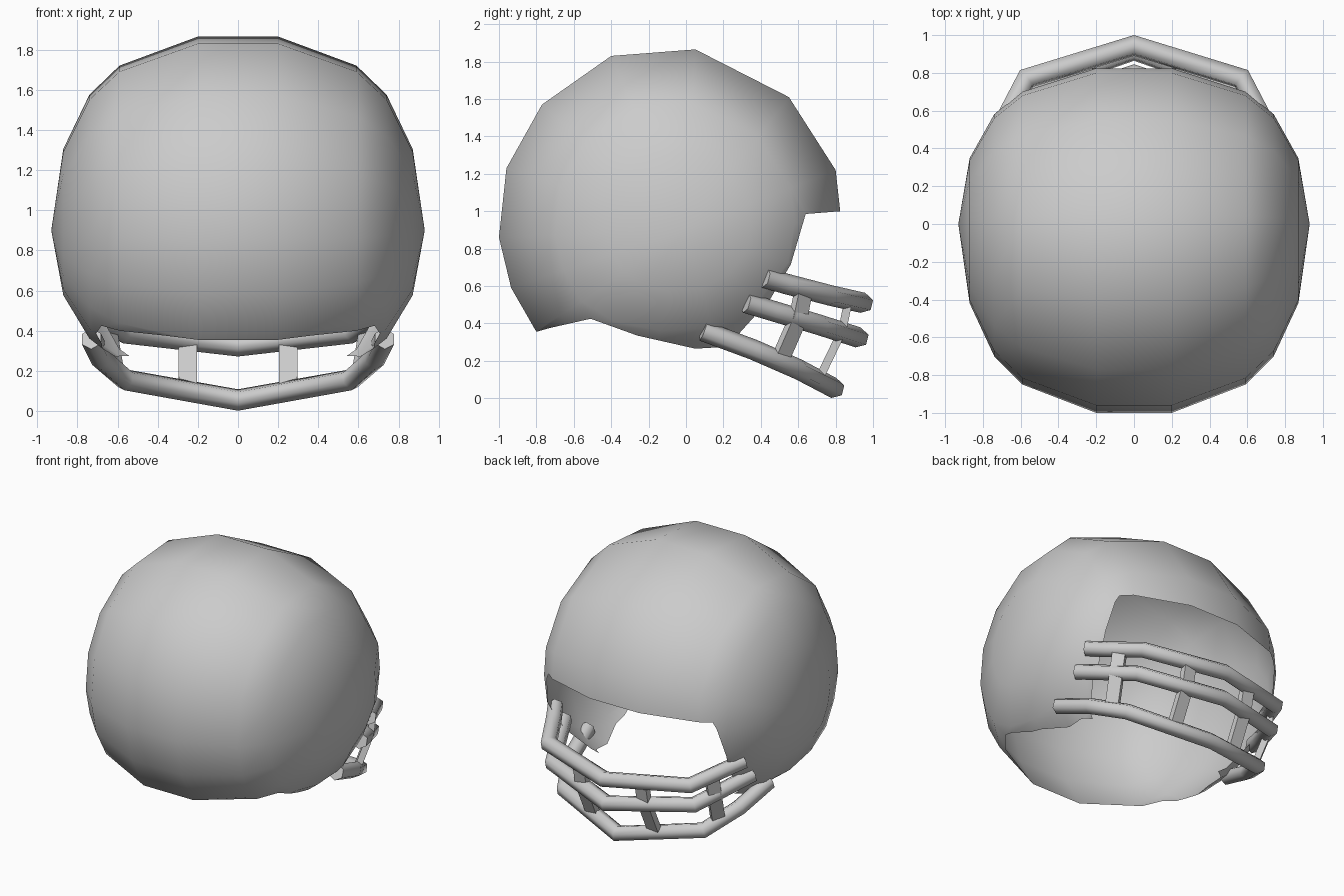
import bpy, bmesh, math
from mathutils import Vector

if "Cube" in bpy.data.objects:
    bpy.data.objects.remove(bpy.data.objects["Cube"])


def finish(bm, name, angle):
    bmesh.ops.recalc_face_normals(bm, faces=bm.faces)
    mesh = bpy.data.meshes.new(name)
    bm.to_mesh(mesh)
    bm.free()
    ob = bpy.data.objects.new(name, mesh)
    bpy.context.collection.objects.link(ob)
    bpy.ops.object.select_all(action='DESELECT')
    ob.select_set(True)
    bpy.context.view_layer.objects.active = ob
    if angle:
        bpy.ops.object.shade_smooth_by_angle(angle=math.radians(angle))
    return ob


def inside(y, z, poly):
    hit = False
    for (y1, z1), (y2, z2) in zip(poly, poly[1:] + poly[:1]):
        if (z1 > z) != (z2 > z) and y < y1 + (z - z1) * (y2 - y1) / (z2 - z1):
            hit = not hit
    return hit


def sweep(name, path, section, up, angle):
    """Sweep a closed section (side, up pairs) along a path with mitred corners."""
    bm = bmesh.new()
    pts = [Vector(p) for p in path]
    rings = []
    for i, p in enumerate(pts):
        a = (p - pts[i - 1]).normalized() if i else None
        b = (pts[i + 1] - p).normalized() if i < len(pts) - 1 else None
        t = ((a or b) + (b or a)).normalized()
        side = t.cross(Vector(up)).normalized()
        top = side.cross(t)
        stretch = 1 / max(t.dot(a or b), 0.7)
        rings.append([bm.verts.new(p + side * u * stretch + top * v) for u, v in section])
    n = len(section)
    for r, s in zip(rings, rings[1:]):
        for k in range(n):
            bm.faces.new((r[k], r[(k + 1) % n], s[(k + 1) % n], s[k]))
    bm.faces.new(rings[0])
    bm.faces.new(rings[-1])
    return finish(bm, name, angle)


# Helmet shell: side outline (y, z) scaled towards both sides
outline = [(-1, .86), (-.96, 1.23), (-.77, 1.57), (-.4, 1.83), (.05, 1.865),
           (.55, 1.61), (.80, 1.22), (.83, .95), (.78, .65), (.55, .35),
           (.2, .15), (-.2, .13), (-.55, .2), (-.8, .355), (-.935, .59)]
half = [(.2, 1), (.59, .85), (.74, .7), (.87, .42)]
stations = [(-x, s) for x, s in reversed(half)] + half
bm = bmesh.new()
rings = [[bm.verts.new((x, y * s, .9 + (z - .9) * s)) for y, z in outline] for x, s in stations]
n = len(outline)
for r, s in zip(rings, rings[1:]):
    for k in range(n):
        bm.faces.new((r[k], r[(k + 1) % n], s[(k + 1) % n], s[k]))
for ring, x in ((rings[0], -.93), (rings[-1], .93)):
    pole = bm.verts.new((x, 0, .9))
    for k in range(n):
        bm.faces.new((ring[k], ring[(k + 1) % n], pole))
bmesh.ops.recalc_face_normals(bm, faces=bm.faces)

# Neck rim, jaw and face opening trimmed along a side profile
rim = [(-1.2, .24), (-.73, .375), (-.51, .425), (-.26, .335), (.05, .265),
       (.22, .275), (.45, .53), (.56, .715), (.64, .985), (1.2, 1.03)]
keep = rim + [(1.2, 2.2), (-1.2, 2.2)]
for (y1, z1), (y2, z2) in zip(rim, rim[1:]):
    bmesh.ops.bisect_plane(bm, geom=bm.verts[:] + bm.edges[:] + bm.faces[:],
                           plane_co=(0, y1, z1), plane_no=(0, z1 - z2, y2 - y1))
cut = []
for f in bm.faces:
    c = f.calc_center_median()
    if not inside(c.y, c.z, keep):
        cut.append(f)
bmesh.ops.delete(bm, geom=cut, context='FACES')
bmesh.ops.dissolve_limit(bm, angle_limit=math.radians(.6), verts=bm.verts[:], edges=bm.edges[:])
finish(bm, "helmet_shell", 75)

# Face guard: three bent horizontal bars
hexagon = [(.055 * math.cos(math.radians(60 * k + 30)), .055 * math.sin(math.radians(60 * k + 30)))
           for k in range(6)]
bars = {
    "upper_guard_bar": [(.76, .42, .645), (.69, .54, .61), (.57, .77, .55), (0, .945, .51)],
    "middle_guard_bar": [(.76, .32, .51), (.69, .47, .465), (.57, .72, .39), (0, .92, .325)],
    "lower_guard_bar": [(.73, .09, .36), (.68, .36, .26), (.56, .60, .155), (0, .79, .055)],
}
for name, right in bars.items():
    left = [(-x, y, z) for x, y, z in right[-2::-1]]
    sweep(name, right + left, hexagon, (0, .25, 1), 65)

# Upright struts joining the bars
flat = [(-.045, -.022), (.045, -.022), (.045, .022), (-.045, .022)]
for side, label in ((1, "right"), (-1, "left")):
    sweep(label + "_front_strut",
          [(side * .25, .87, .53), (side * .25, .835, .36), (side * .25, .71, .10)],
          flat, (0, 1, 0), 0)
    sweep(label + "_side_strut",
          [(side * .65, .63, .58), (side * .65, .60, .43), (side * .61, .50, .20)],
          flat, (side * .8, .6, 0), 0)
